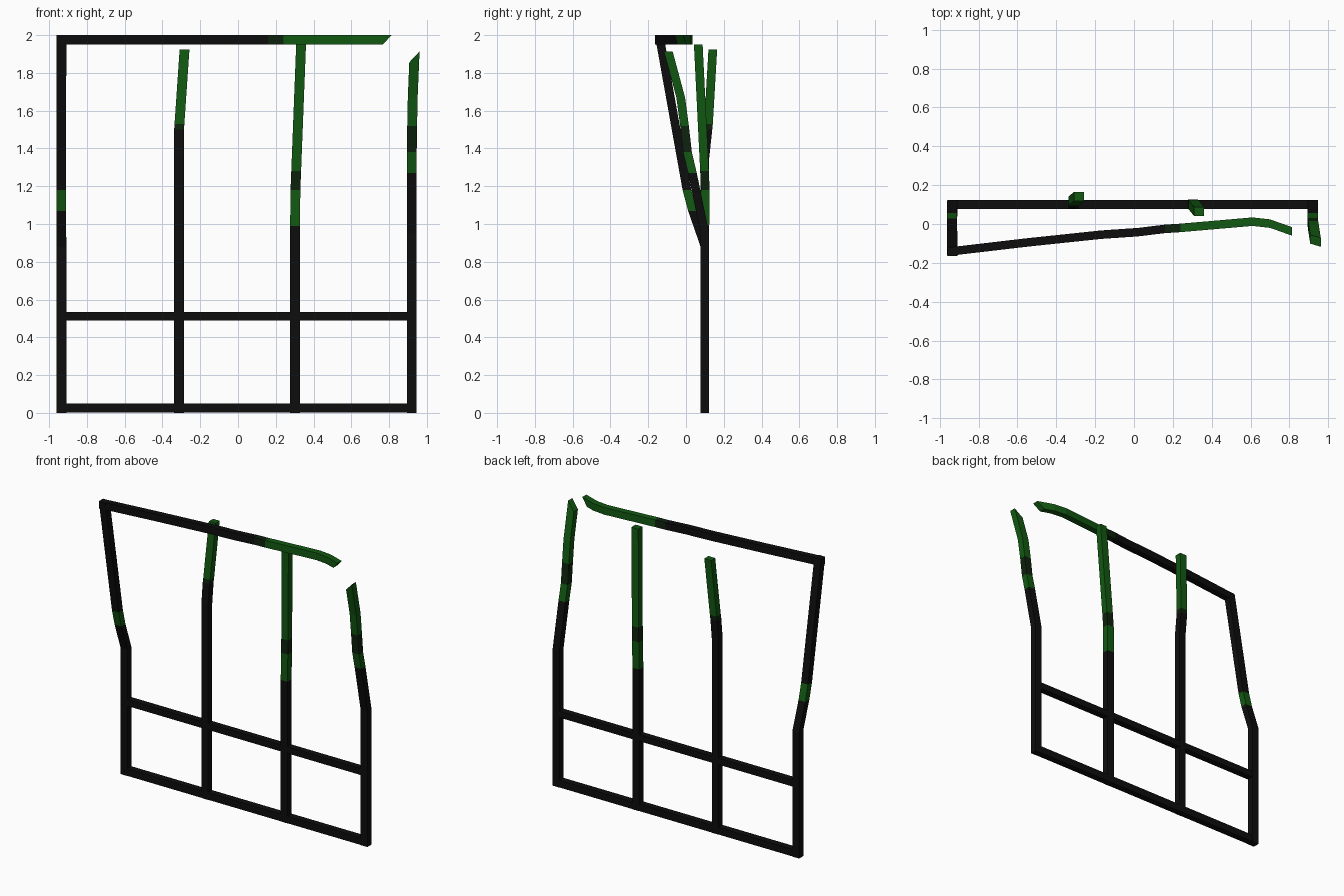
import bpy
import bmesh
from mathutils import Vector

cube = bpy.data.objects.get("Cube")
if cube:
    bpy.data.objects.remove(cube, do_unlink=True)


def make_material(name, colour):
    mat = bpy.data.materials.new(name)
    mat.use_nodes = True
    mat.diffuse_color = (*colour, 1)
    bsdf = mat.node_tree.nodes["Principled BSDF"]
    bsdf.inputs["Base Color"].default_value = (*colour, 1)
    bsdf.inputs["Roughness"].default_value = 0.8
    return mat


MATS = [make_material("black", (0.004, 0.004, 0.004)),
        make_material("green", (0.006, 0.10, 0.006)),
        make_material("dark green", (0.004, 0.016, 0.004))]
BLACK, GREEN, DARK = range(3)


def bar(name, path, u, v, tilt=0.0):
    """Sweep a rectangle with half sides u and v along path.
    Each path entry is a point and the colour of the stretch after it.
    tilt slants the last cut along the bar."""
    u, v = Vector(u), Vector(v)
    bm = bmesh.new()
    rings = []
    for i, (point, _) in enumerate(path):
        p = Vector(point)
        shift = Vector()
        if tilt and i == len(path) - 1:
            shift = (p - Vector(path[i - 1][0])).normalized() * tilt
        rings.append([bm.verts.new(p + a * u + b * v + shift * a)
                      for a, b in ((-1, -1), (1, -1), (1, 1), (-1, 1))])
    for i in range(len(rings) - 1):
        for k in range(4):
            n = (k + 1) % 4
            face = bm.faces.new((rings[i][k], rings[i][n],
                                 rings[i + 1][n], rings[i + 1][k]))
            face.material_index = path[i][1]
    bm.faces.new(rings[0][::-1]).material_index = path[0][1]
    bm.faces.new(rings[-1]).material_index = path[-2][1]
    bmesh.ops.recalc_face_normals(bm, faces=bm.faces)
    mesh = bpy.data.meshes.new(name)
    bm.to_mesh(mesh)
    bm.free()
    for mat in MATS:
        mesh.materials.append(mat)
    obj = bpy.data.objects.new(name, mesh)
    bpy.context.collection.objects.link(obj)


X, Y, Z = Vector((0.026, 0, 0)), Vector((0, 0.023, 0)), Vector((0, 0, 0.025))

# Upright posts, bent and partly green
bar("right_post", [
    ((-0.935, 0.1, 0), BLACK), ((-0.935, 0.1, 0.88), BLACK),
    ((-0.936, 0.034, 1.07), GREEN), ((-0.936, 0.005, 1.18), BLACK),
    ((-0.935, -0.142, 2.0), BLACK)], X, Y)
bar("inner_right_post", [
    ((-0.312, 0.1, 0), BLACK), ((-0.312, 0.1, 1.35), BLACK),
    ((-0.312, 0.116, 1.5), DARK), ((-0.31, 0.119, 1.53), GREEN),
    ((-0.283, 0.142, 1.925), GREEN)], X, Y)
bar("inner_left_post", [
    ((0.302, 0.1, 0), BLACK), ((0.302, 0.1, 0.99), GREEN),
    ((0.304, 0.102, 1.18), DARK), ((0.308, 0.098, 1.28), GREEN),
    ((0.334, 0.065, 1.95), GREEN)], X, Y)
bar("left_post", [
    ((0.92, 0.1, 0), BLACK), ((0.92, 0.1, 0.95), BLACK),
    ((0.92, 0.034, 1.27), GREEN), ((0.92, 0.008, 1.38), DARK),
    ((0.922, -0.008, 1.52), GREEN), ((0.925, -0.028, 1.67), GREEN),
    ((0.934, -0.086, 1.885), GREEN)], X, Y, tilt=0.03)

# Straight cross rails, set just inside the post faces
bar("bottom_rail", [((-0.93, 0.1, 0.026), BLACK), ((0.915, 0.1, 0.026), BLACK)],
    Y * 0.98, Z)
bar("middle_rail", [((-0.93, 0.1, 0.512), BLACK), ((0.915, 0.1, 0.512), BLACK)],
    Y * 0.98, Z * 0.9)

# Bowed top rail with a free green end
bar("top_rail", [
    ((-0.96, -0.143, 1.975), BLACK), ((-0.55, -0.095, 1.975), BLACK),
    ((-0.17, -0.055, 1.975), BLACK), ((0.02, -0.042, 1.975), BLACK),
    ((0.16, -0.025, 1.975), DARK), ((0.24, -0.02, 1.975), GREEN),
    ((0.61, 0.012, 1.975), GREEN), ((0.70, 0.002, 1.975), GREEN),
    ((0.79, -0.03, 1.975), GREEN)], Z, Y * 0.95, tilt=0.024)
